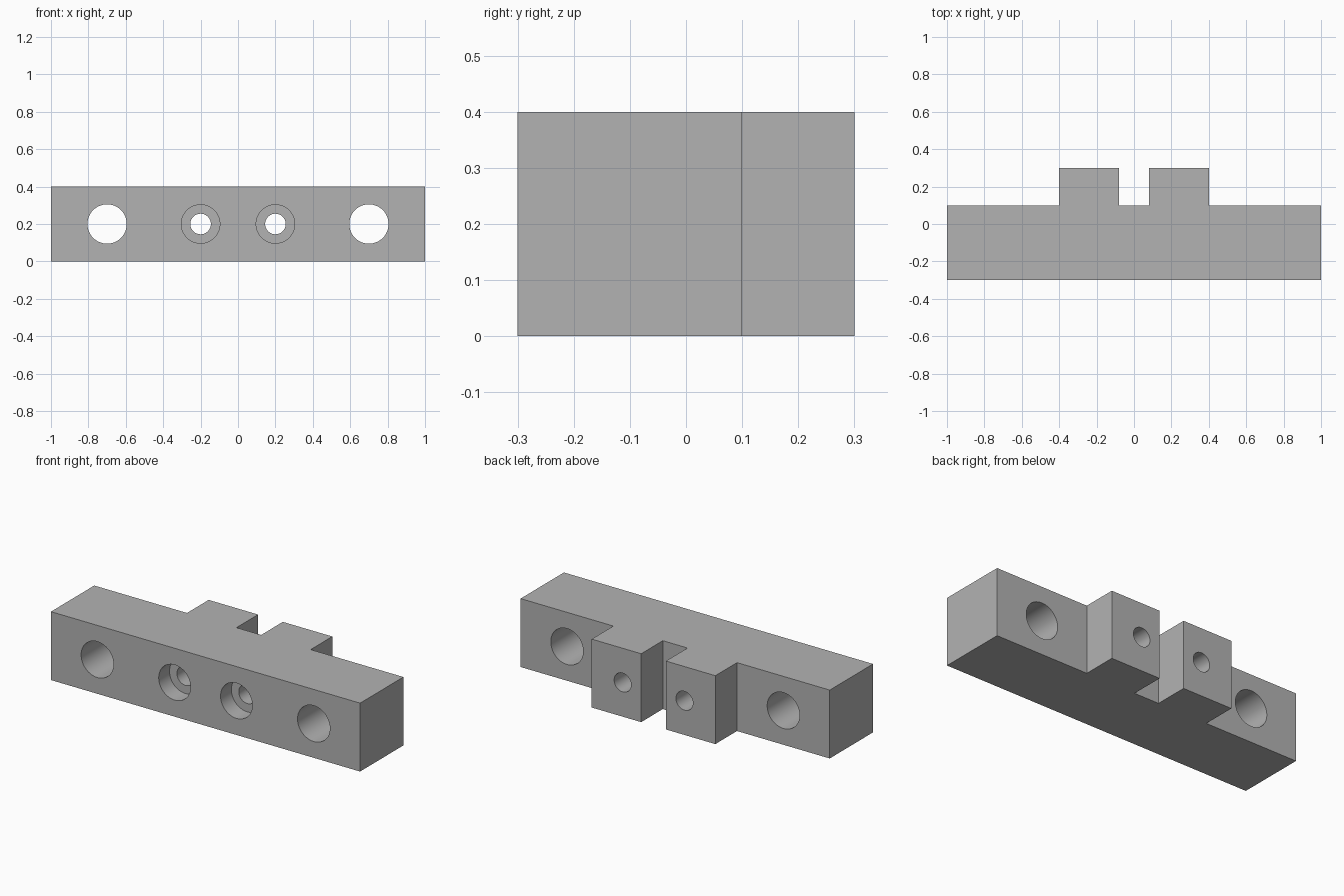
import bpy
import bmesh
from math import radians

cube = bpy.data.objects.get("Cube")
if cube:
    bpy.data.objects.remove(cube, do_unlink=True)

HEIGHT = 0.4

grey = bpy.data.materials.new("plain grey")
grey.use_nodes = True
color = (0.45, 0.45, 0.45, 1)
grey.diffuse_color = color
grey.node_tree.nodes["Principled BSDF"].inputs["Base Color"].default_value = color

# Block: mirrored plan outline with two rear lugs, extruded upward
half = [(1, -0.3), (1, 0.1), (0.4, 0.1), (0.4, 0.3), (0.08, 0.3), (0.08, 0.1)]
outline = half + [(-x, y) for x, y in reversed(half)]
bm = bmesh.new()
base = bm.faces.new([bm.verts.new((x, y, 0)) for x, y in outline])
top = bmesh.ops.extrude_face_region(bm, geom=[base])["geom"]
bmesh.ops.translate(bm, vec=(0, 0, HEIGHT),
                    verts=[v for v in top if isinstance(v, bmesh.types.BMVert)])
bmesh.ops.recalc_face_normals(bm, faces=bm.faces)
mesh = bpy.data.meshes.new("mounting_block")
bm.to_mesh(mesh)
bm.free()
mesh.materials.append(grey)
block = bpy.data.objects.new("mounting_block", mesh)
bpy.context.collection.objects.link(block)


def bore(name, x, radius, y0, y1):
    """Cut a round hole along y from y0 to y1."""
    bpy.ops.mesh.primitive_cylinder_add(
        vertices=64, radius=radius, depth=y1 - y0,
        location=(x, (y0 + y1) / 2, HEIGHT / 2), rotation=(radians(90), 0, 0))
    cutter = bpy.context.object
    cutter.name = name
    cutter.hide_render = True
    cutter.data.materials.append(grey)
    mod = block.modifiers.new(name, 'BOOLEAN')
    mod.operation = 'DIFFERENCE'
    mod.solver = 'EXACT'
    mod.object = cutter
    bpy.ops.object.select_all(action='DESELECT')
    block.select_set(True)
    bpy.context.view_layer.objects.active = block
    bpy.ops.object.modifier_apply(modifier=name)
    bpy.data.objects.remove(cutter, do_unlink=True)


# Outer through holes, and counterbored screw holes through the lugs
for side in (-1, 1):
    bore("mounting_hole", side * 0.7, 0.105, -0.5, 0.5)
    bore("counterbore", side * 0.2, 0.103, -0.5, -0.2)
    bore("screw_hole", side * 0.2, 0.055, -0.45, 0.5)

bpy.ops.object.shade_smooth_by_angle(angle=radians(30))
